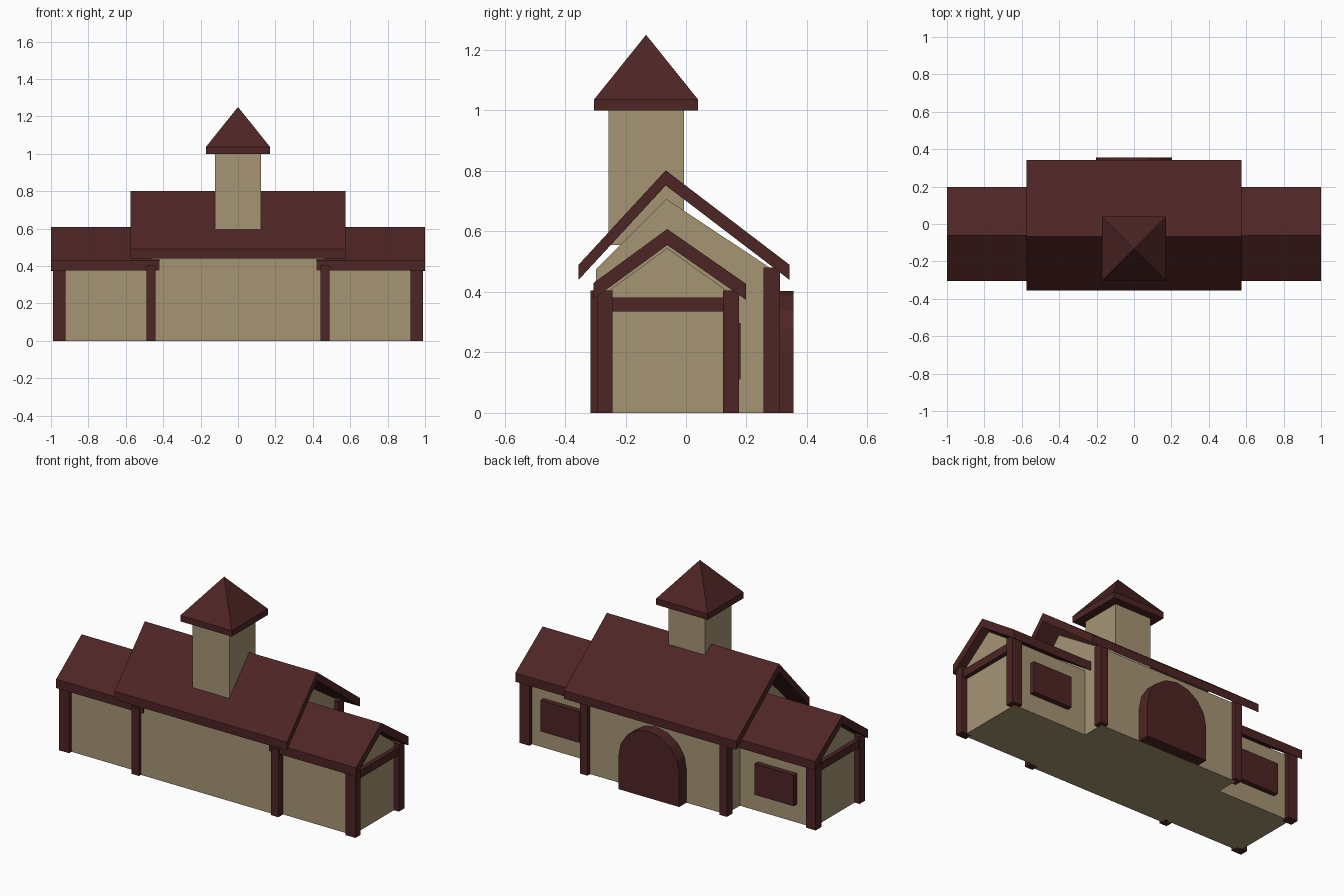
import bpy, bmesh, math

if "Cube" in bpy.data.objects:
    bpy.data.objects.remove(bpy.data.objects["Cube"])


def material(name, color):
    m = bpy.data.materials.new(name)
    m.diffuse_color = color
    m.use_nodes = True
    m.node_tree.nodes["Principled BSDF"].inputs["Base Color"].default_value = m.diffuse_color
    return m


PLASTER = material("plaster", (0.38, 0.30, 0.175, 1))
WOOD = material("dark_red_wood", (0.075, 0.018, 0.018, 1))


def finish(name, bm, mat):
    bmesh.ops.recalc_face_normals(bm, faces=bm.faces)
    me = bpy.data.meshes.new(name)
    bm.to_mesh(me)
    bm.free()
    me.materials.append(mat)
    ob = bpy.data.objects.new(name, me)
    bpy.context.collection.objects.link(ob)
    return ob


def prism(name, points, shift, mat):
    """Extrude a closed planar outline along a vector."""
    bm = bmesh.new()
    face = bm.faces.new([bm.verts.new(p) for p in points])
    new = bmesh.ops.extrude_face_region(bm, geom=[face])["geom"]
    bmesh.ops.translate(bm, vec=shift, verts=[v for v in new if isinstance(v, bmesh.types.BMVert)])
    return finish(name, bm, mat)


def along_x(name, profile, x0, x1, mat):
    return prism(name, [(x0, y, z) for y, z in profile], (x1 - x0, 0, 0), mat)


def box(name, x0, x1, y0, y1, z0, z1, mat):
    return along_x(name, [(y0, z0), (y1, z0), (y1, z1), (y0, z1)], x0, x1, mat)


def gable_walls(name, y0, y1, eave0, eave1, ridge, x0, x1):
    return along_x(name, [(y0, 0), (y1, 0), (y1, eave1), ridge, (y0, eave0)], x0, x1, PLASTER)


def roof(name, front, ridge, back, t, x0, x1):
    top = [front, ridge, back]
    under = [(y, z - t) for y, z in reversed(top)]
    return along_x(name, top + under, x0, x1, WOOD)


# Main hall
gable_walls("hall_walls", -0.297, 0.285, 0.475, 0.475, (-0.065, 0.707), -0.465, 0.465)
roof("hall_roof", (-0.355, 0.49), (-0.067, 0.802), (0.342, 0.49), 0.05, -0.575, 0.575)

# Wings, hall corner posts, end beams and windows on both sides
for side, s in (("left", -1), ("right", 1)):
    gable_walls(side + "_wing_walls", -0.27, 0.15, 0.393, 0.393, (-0.062, 0.545), s * 0.44, s * 0.955)
    roof(side + "_wing_roof", (-0.305, 0.43), (-0.062, 0.608), (0.198, 0.427), 0.053, s * 0.42, s)
    box(side + "_hall_front_post", s * 0.44, s * 0.49, -0.315, -0.26, 0, 0.405, WOOD)
    box(side + "_hall_back_post", s * 0.44, s * 0.49, 0.257, 0.31, 0, 0.48, WOOD)
    box(side + "_wing_front_post", s * 0.922, s * 0.988, -0.293, -0.243, 0, 0.405, WOOD)
    box(side + "_wing_back_post", s * 0.922, s * 0.988, 0.122, 0.175, 0, 0.405, WOOD)
    box(side + "_end_beam", s * 0.925, s * 0.98, -0.25, 0.13, 0.335, 0.382, WOOD)
    box(side + "_window", s * 0.585, s * 0.845, 0.14, 0.181, 0.11, 0.297, WOOD)

# Arched door at the back
r = 0.203
arch = [(r * math.cos(math.pi * i / 8), 0.27, 0.2 + r * math.sin(math.pi * i / 8)) for i in range(9)]
prism("arched_door", [(-r, 0.27, 0), (r, 0.27, 0)] + arch, (0, 0.085, 0), WOOD)

# Tower with pyramid cap
cy = -0.132
box("tower", -0.122, 0.122, cy - 0.125, cy + 0.125, 0.555, 1.01, PLASTER)
bm = bmesh.new()
h = 0.172
corners = [(-h, cy - h), (h, cy - h), (h, cy + h), (-h, cy + h)]
low = [bm.verts.new((x, y, 1.0)) for x, y in corners]
mid = [bm.verts.new((x, y, 1.036)) for x, y in corners]
apex = bm.verts.new((0, cy, 1.25))
bm.faces.new(low)
for i in range(4):
    j = (i + 1) % 4
    bm.faces.new((low[i], low[j], mid[j], mid[i]))
    bm.faces.new((mid[i], mid[j], apex))
finish("tower_roof", bm, WOOD)
